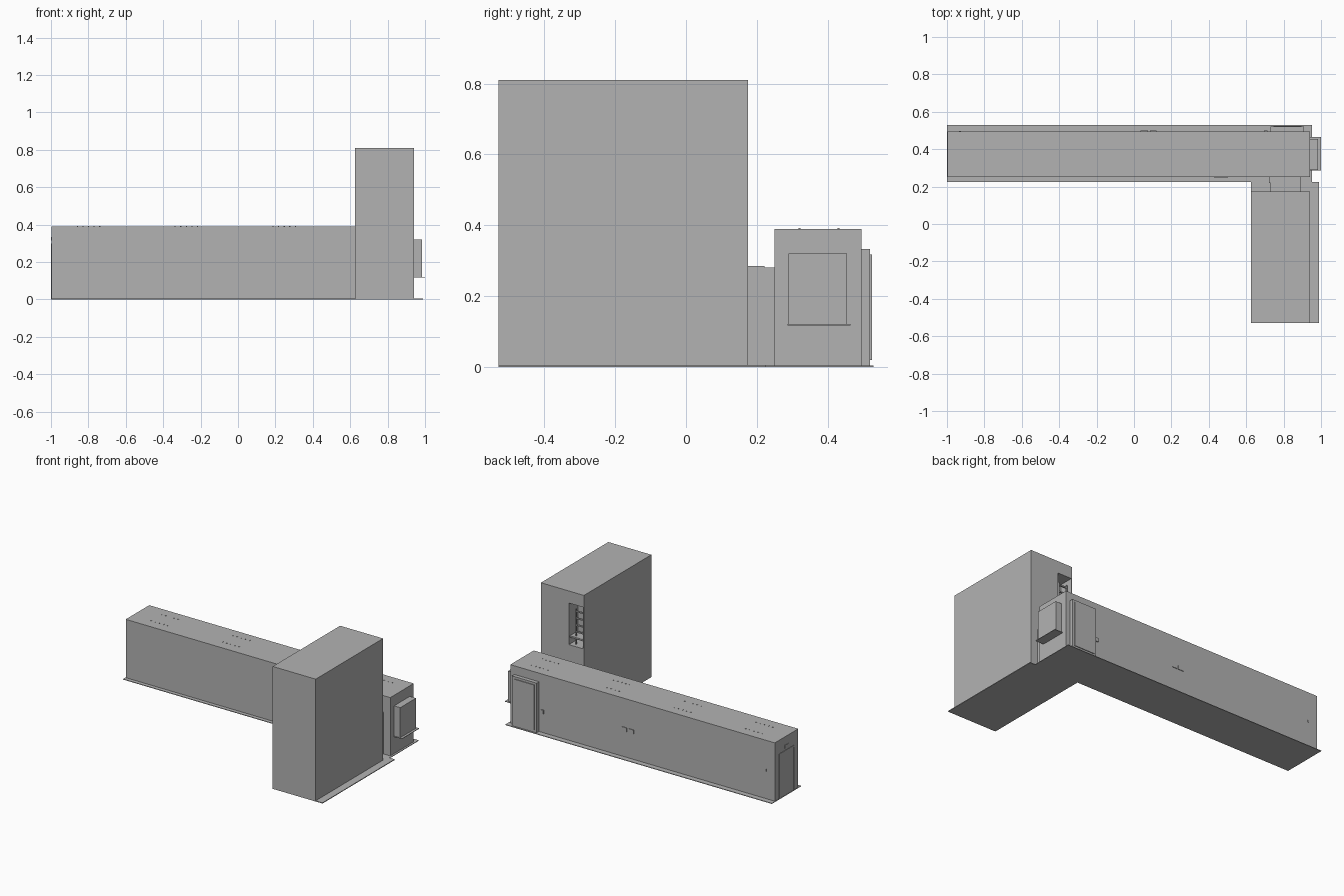
import bpy
import bmesh
from mathutils import Matrix, Vector

cube = bpy.data.objects.get("Cube")
if cube:
    bpy.data.objects.remove(cube, do_unlink=True)

grey = bpy.data.materials.new("plain grey")
grey.use_nodes = True
grey.diffuse_color = (0.45, 0.45, 0.45, 1)
grey.node_tree.nodes["Principled BSDF"].inputs["Base Color"].default_value = (0.45, 0.45, 0.45, 1)


def boxes(name, spans):
    """One object made from boxes given as (x range, y range, z range)."""
    bm = bmesh.new()
    for span in spans:
        low = Vector([r[0] for r in span])
        high = Vector([r[1] for r in span])
        place = Matrix.Translation((low + high) / 2) @ Matrix.Diagonal((*(high - low), 1))
        bmesh.ops.create_cube(bm, size=1, matrix=place)
    mesh = bpy.data.meshes.new(name)
    bm.to_mesh(mesh)
    bm.free()
    mesh.materials.append(grey)
    obj = bpy.data.objects.new(name, mesh)
    bpy.context.collection.objects.link(obj)
    return obj


def box(name, x, y, z):
    return boxes(name, [(x, y, z)])


# Ground plates
box("corridor_base", (-1, 0.952), (0.225, 0.53), (0, 0.004))
box("tower_base", (0.625, 0.99), (-0.53, 0.225), (0, 0.005))

# Main volumes
box("corridor", (-0.997, 0.94), (0.25, 0.495), (0.002, 0.39))
tower = box("tower", (0.625, 0.94), (-0.53, 0.175), (0.005, 0.81))
box("passage", (0.73, 0.89), (0.17, 0.221), (0.004, 0.285))
box("passage_collar", (0.722, 0.89), (0.22, 0.255), (0.004, 0.28))

# Opening in the rear wall of the tower
cutter = box("opening_cutter", (0.63, 0.735), (0.08, 0.2), (0.455, 0.73))
cutter.hide_render = True
cut = tower.modifiers.new("opening", "BOOLEAN")
cut.operation = "DIFFERENCE"
cut.solver = "EXACT"
cut.object = cutter
bpy.context.view_layer.objects.active = tower
bpy.ops.object.modifier_apply(modifier=cut.name)
bpy.data.objects.remove(cutter, do_unlink=True)

# Ladder and ledge in the opening
rails = [((x, x + 0.006), (0.14, 0.15), (0.455, 0.69)) for x in (0.64, 0.7)]
rungs = [((0.64, 0.705), (0.14, 0.15), (0.49 + 0.045 * i, 0.498 + 0.045 * i)) for i in range(5)]
boxes("ladder", rails + rungs)
box("opening_ledge", (0.63, 0.735), (0.08, 0.165), (0.5, 0.51))

# Projecting bay and its sill
box("bay", (0.935, 0.985), (0.29, 0.455), (0.12, 0.32))
box("bay_sill", (0.935, 1.0), (0.287, 0.465), (0.117, 0.121))

# Sliding rear door with an inner panel
box("rear_door", (0.73, 0.91), (0.49, 0.52), (0.004, 0.333))
box("rear_door_panel", (0.745, 0.895), (0.515, 0.525), (0.02, 0.318))

# End door: frame, leaf and sign lamp
boxes("end_door_frame", [
    ((-1, -0.99), (0.29, 0.3), (0.004, 0.3)),
    ((-1, -0.99), (0.44, 0.45), (0.004, 0.3)),
    ((-1, -0.99), (0.29, 0.45), (0.29, 0.3)),
])
box("end_door_leaf", (-0.9985, -0.99), (0.3, 0.44), (0.004, 0.29))
box("end_lamp", (-1, -0.99), (0.355, 0.395), (0.315, 0.335))

# Small wall fittings
boxes("rear_wall_panel", [
    ((0.035, 0.075), (0.49, 0.499), (0.175, 0.2)),
    ((0.085, 0.12), (0.49, 0.499), (0.175, 0.2)),
])
box("door_control", (0.695, 0.715), (0.49, 0.501), (0.13, 0.155))
box("rear_switch", (-0.935, -0.925), (0.49, 0.498), (0.185, 0.2))
box("front_wall_panel", (0.43, 0.5), (0.246, 0.255), (0.17, 0.2))

# Roof fasteners in four repeated groups
bolts = []
for group in range(4):
    centre = 0.77 - 0.523 * group
    for step in range(5):
        for y in (0.32, 0.43):
            x = centre + 0.03 * (step - 2)
            bolts.append(((x - 0.003, x + 0.003), (y - 0.003, y + 0.003), (0.388, 0.392)))
boxes("roof_fasteners", bolts)
